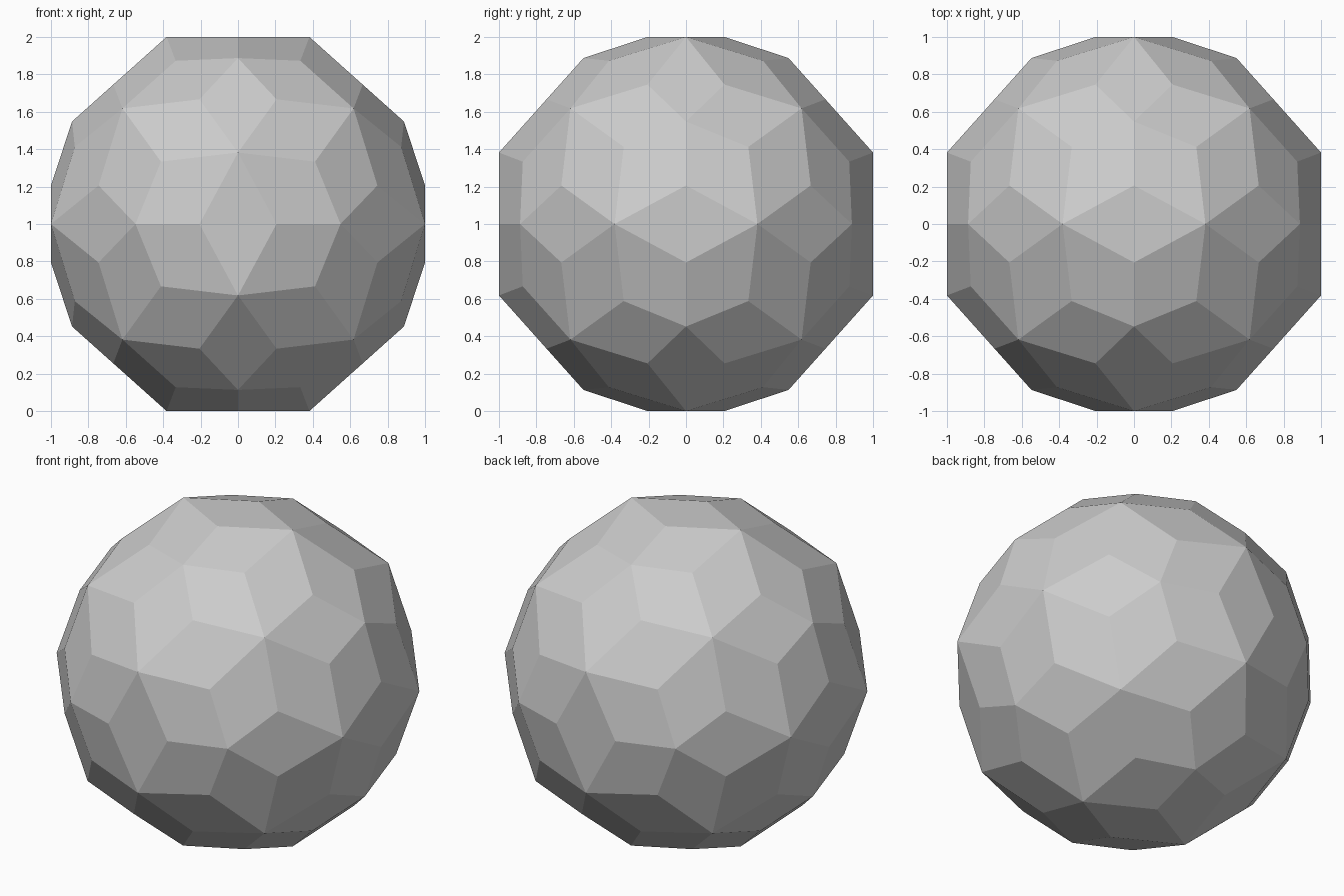
import bpy, bmesh
from itertools import product, combinations
from mathutils import Vector

if "Cube" in bpy.data.objects:
    bpy.data.objects.remove(bpy.data.objects["Cube"])

PHI = (1 + 5 ** 0.5) / 2
R = 3 * PHI


def orbit(a, b, c):
    """All sign changes and cyclic permutations of one seed point."""
    pts = {}
    for p in ((a, b, c), (b, c, a), (c, a, b)):
        for s in product((1, -1), repeat=3):
            v = Vector((p[0] * s[0], p[1] * s[1], p[2] * s[2]))
            pts[tuple(round(k, 4) + 0.0 for k in v)] = v
    return list(pts.values())


# Corners where three faces meet (seeds given in y, z, x order)
corners = (orbit(0, 1 / R, 1)
           + orbit(1 / R, (2 + PHI) / R, 2 * PHI / R)
           + orbit(PHI / R, 2 / R, (2 * PHI + 1) / R))

# Corners where six and five faces meet; the latter height keeps faces flat
k = PHI ** -2
mx, mz = 2 * PHI / R, (2 + PHI) / R
s = (1 - k / PHI) / ((mx - k) / PHI + 1 - mz)
tip = k + s * (mx - k)
tips = orbit(1, k, 0) + orbit(1 / PHI, 1 / PHI, 1 / PHI) + orbit(0, tip / PHI, tip)

# Faceted ball: one rhombus across every short link between three-way corners
bm = bmesh.new()
verts = [bm.verts.new((p[2], p[0], p[1] + 1)) for p in corners + tips]
n = len(corners)
for i, j in combinations(range(n), 2):
    if (corners[i] - corners[j]).length < 2.1 / R:
        mid = (corners[i] + corners[j]) / 2
        near = sorted(range(len(tips)), key=lambda t: (tips[t] - mid).length)
        bm.faces.new((verts[i], verts[n + near[0]], verts[j], verts[n + near[1]]))
bmesh.ops.recalc_face_normals(bm, faces=bm.faces)

mesh = bpy.data.meshes.new("faceted_ball")
bm.to_mesh(mesh)
bm.free()
ball = bpy.data.objects.new("faceted_ball", mesh)
bpy.context.collection.objects.link(ball)
